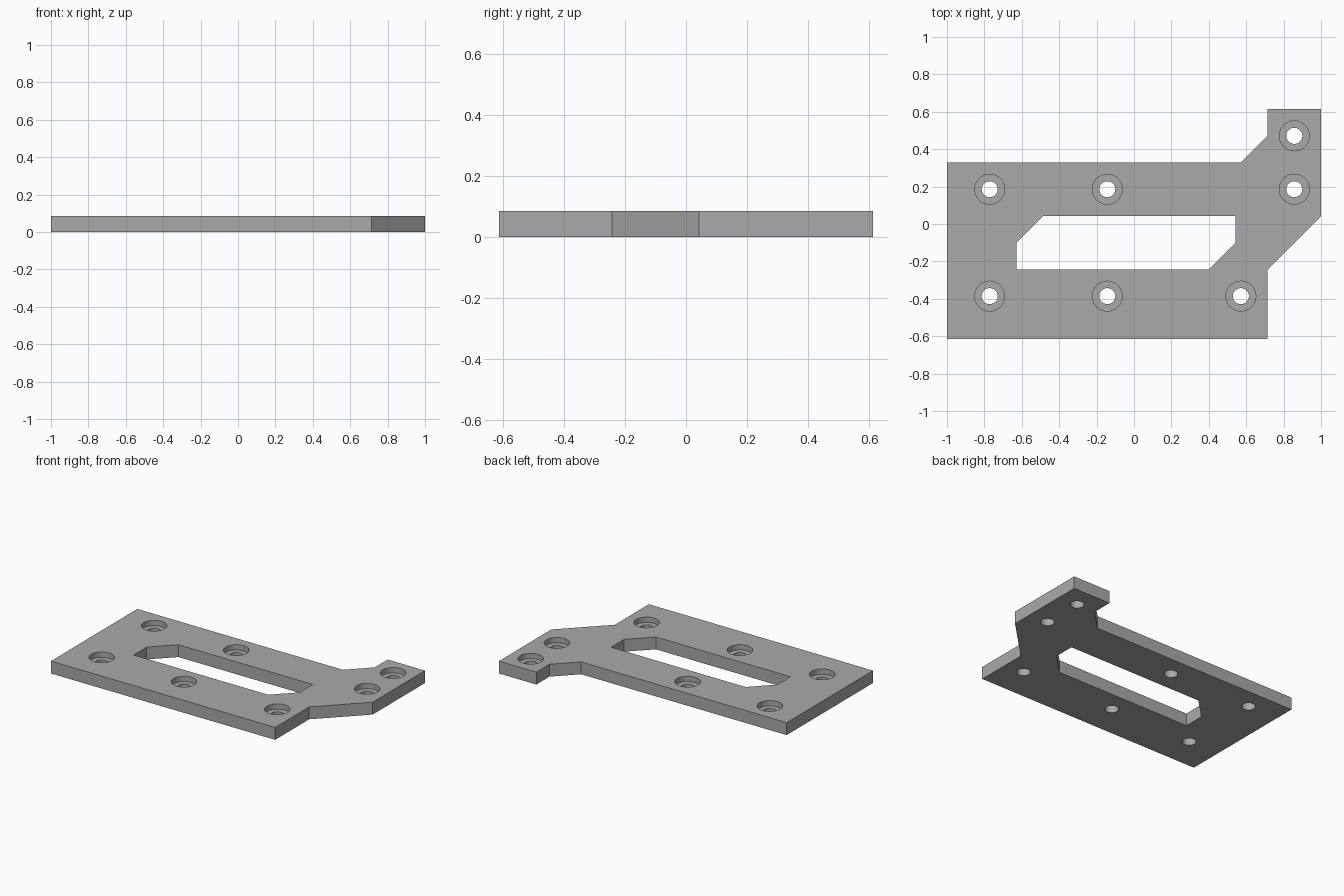
import bpy, bmesh, math

cube = bpy.data.objects.get("Cube")
if cube:
    bpy.data.objects.remove(cube, do_unlink=True)

# Drawing units: the plate is 70 x 43 x 3
S = 1 / 35
THICK = 3
BORE_DEPTH = 1.3


def place(x, y, z):
    return ((x - 35) * S, (y - 21.5) * S, z * S)


def make_object(name, bm):
    bmesh.ops.recalc_face_normals(bm, faces=bm.faces)
    mesh = bpy.data.meshes.new(name)
    bm.to_mesh(mesh)
    bm.free()
    obj = bpy.data.objects.new(name, mesh)
    bpy.context.collection.objects.link(obj)
    return obj


def prism(name, outline, z0, z1):
    bm = bmesh.new()
    low = [bm.verts.new(place(x, y, z0)) for x, y in outline]
    high = [bm.verts.new(place(x, y, z1)) for x, y in outline]
    bm.faces.new(low)
    bm.faces.new(high)
    n = len(outline)
    for i in range(n):
        j = (i + 1) % n
        bm.faces.new((low[i], low[j], high[j], high[i]))
    return make_object(name, bm)


def screw_cutter(name, x, y, segments=40):
    # Stepped plug: narrow through hole with a wide flat recess on top
    profile = [(1.5, -1), (1.5, THICK - BORE_DEPTH),
               (2.8, THICK - BORE_DEPTH), (2.8, THICK + 1)]
    bm = bmesh.new()
    rings = []
    for r, z in profile:
        angles = [math.tau * k / segments for k in range(segments)]
        rings.append([bm.verts.new(place(x + r * math.cos(a), y + r * math.sin(a), z))
                      for a in angles])
    for a, b in zip(rings, rings[1:]):
        for i in range(segments):
            j = (i + 1) % segments
            bm.faces.new((a[i], a[j], b[j], b[i]))
    bm.faces.new(rings[0])
    bm.faces.new(rings[-1])
    return make_object(name, bm)


# Plate outline with the stepped arm at the back left corner
plate = prism("mounting_plate", [
    (0, 0), (60, 0), (60, 13), (70, 23), (70, 43),
    (60, 43), (60, 38), (55, 33), (0, 33)], 0, THICK)

# Central slot with two chamfered corners, and the screw holes
cutters = [prism("slot_cutter", [
    (13, 13), (49, 13), (54, 18), (54, 23), (18, 23), (13, 18)], -1, THICK + 1)]
holes = [(8, 8), (30, 8), (55, 8), (8, 28), (30, 28), (65, 28), (65, 38)]
cutters += [screw_cutter("screw_hole_cutter", x, y) for x, y in holes]

bpy.ops.object.select_all(action="DESELECT")
plate.select_set(True)
bpy.context.view_layer.objects.active = plate
for cutter in cutters:
    cutter.hide_render = True
    mod = plate.modifiers.new("cut", "BOOLEAN")
    mod.operation = "DIFFERENCE"
    mod.solver = "EXACT"
    mod.object = cutter
    bpy.ops.object.modifier_apply(modifier=mod.name)
    bpy.data.objects.remove(cutter, do_unlink=True)

# Plain grey finish
grey = bpy.data.materials.new("plain_grey")
grey.use_nodes = True
colour = (0.4, 0.4, 0.4, 1)
grey.diffuse_color = colour
grey.node_tree.nodes["Principled BSDF"].inputs["Base Color"].default_value = colour
plate.data.materials.clear()
plate.data.materials.append(grey)

bpy.ops.object.shade_smooth_by_angle(angle=math.radians(30))
